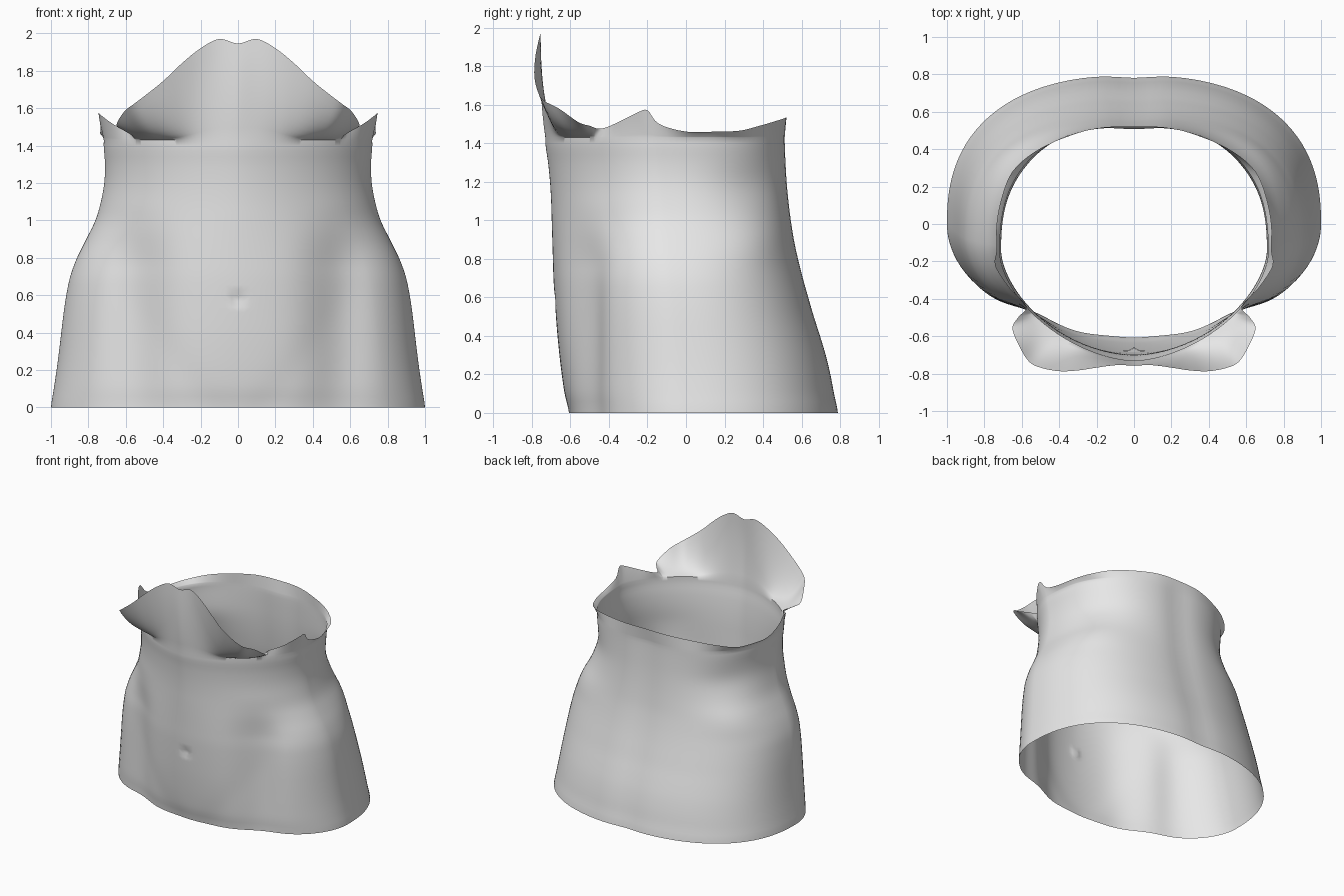
import bpy, math

if "Cube" in bpy.data.objects:
    bpy.data.objects.remove(bpy.data.objects["Cube"])

# Body profile every 0.1 in height: half width, front depth, back depth
PROFILE = [
    (1.00, -.608, .795), (.985, -.630, .775), (.970, -.645, .756), (.957, -.657, .732),
    (.945, -.667, .702), (.933, -.675, .670), (.918, -.682, .641), (.897, -.688, .613),
    (.860, -.691, .588), (.810, -.694, .567), (.762, -.697, .552), (.733, -.700, .540),
    (.715, -.706, .531), (.711, -.716, .525), (.718, -.730, .521),
]

# Upper rim, front centre to back centre: body angle, x, y, z, bend height
RIM = [
    (0, 0, -.755, 1.945, 1.68), (9.8, .10, -.755, 1.970, 1.69),
    (18, .20, -.768, 1.920, 1.62), (25, .30, -.783, 1.840, 1.52),
    (31, .40, -.787, 1.745, 1.46), (37.4, .50, -.768, 1.665, 1.455),
    (41, .56, -.737, 1.620, 1.455), (45, .61, -.660, 1.580, 1.455),
    (49.3, .65, -.560, 1.510, 1.465), (52, .62, -.500, 1.490, 1.465),
    (54, .575, -.440, 1.475, 1.45), (68, .66, -.350, 1.510, 1.465),
    (80, .73, -.250, 1.560, 1.49), (85, .745, -.200, 1.570, 1.49),
    (91, .735, -.140, 1.500, 1.46), (99, .735, 0, 1.460, 1.445),
    (111.5, .705, .150, 1.460, 1.445), (125, .65, .280, 1.465, 1.445),
    (137, .54, .380, 1.490, 1.455), (151, .40, .450, 1.510, 1.465),
    (168, .20, .512, 1.530, 1.475), (180, 0, .522, 1.535, 1.475),
]
WALL_TOP, WALL_ROWS, LIP_ROWS, SUB = 1.43, 48, 8, 4


def spline(p0, p1, p2, p3, t):
    """Catmull-Rom point between p1 and p2."""
    return [0.5 * (2 * b + (c - a) * t + (2 * a - 5 * b + 4 * c - d) * t * t
                   + (3 * b - a - 3 * c + d) * t ** 3)
            for a, b, c, d in zip(p0, p1, p2, p3)]


def profile_at(z):
    i = min(int(z * 10), len(PROFILE) - 2)
    pick = lambda k: PROFILE[max(0, min(k, len(PROFILE) - 1))]
    return spline(pick(i - 1), pick(i), pick(i + 1), pick(i + 2), z * 10 - i)


def bell(d, width):
    return math.exp(-(d / width) ** 2)


def wall_point(angle, z):
    """Point on the body: an egg-shaped section with small surface details."""
    half, front, back = profile_at(z)
    f = z / 1.4
    centre = -0.15 * f
    s, c = max(0.0, math.sin(angle)), math.cos(angle)
    if c > 0:
        e = 2 / (2.0 - 0.3 * f)
        y = centre + (front - centre) * c ** e
    else:
        e = 2 / (2.4 + 0.1 * f)
        y = centre + (back - centre) * (-c) ** e
    x = half * s ** e if s > 1e-9 else 0.0
    if c > 0:
        # hollow between belly and hip
        depth = .045 + .025 * math.sin(min(z, 1) * math.pi)
        fade = min(1.0, max(0.0, (1.1 - z) / .35))
        y += depth * fade * fade * (3 - 2 * fade) * bell(x - .55, .17)
        # navel and soft groin crease
        y += 0.03 * math.exp(-(x * x + (z - .58) ** 2) / .0005)
        d = ((x - .15) * .85 - z * .60) / 1.04
        y += 0.005 * max(0.0, 1 - z / .85) * c * bell(d, .09)
    else:
        # spine groove
        y -= 0.014 * bell(x, .12)
        # flank roll above the hip, hollow waist over it
        roll = bell(math.degrees(angle) - 128, 22)
        r = 1 + roll * (.025 * bell(z - .90, .12) - .02 * bell(z - 1.18, .12))
        x, y = x * r, centre + (y - centre) * r
    return x, y, z


# Columns interpolated along the rim, mirrored past both ends for smoothness
first, last = RIM[1], RIM[-2]
ctrl = [(-first[0], -first[1]) + first[2:]] + RIM + [(360 - last[0], -last[1]) + last[2:]]
columns = []
for i in range(1, len(ctrl) - 2):
    for k in range(SUB):
        columns.append(spline(*ctrl[i - 1:i + 3], k / SUB))
columns.append(RIM[-1])

# Half of the shell: wall rows, then a curved lip out to the rim
verts, faces = [], []
for deg, rx, ry, rz, bend in columns:
    a = math.radians(deg)
    col = [wall_point(a, WALL_TOP * r / WALL_ROWS) for r in range(WALL_ROWS + 1)]
    w = col[-1]
    reach = .4 + .2 * bell(deg - 41, 10)
    mid = (w[0] + (rx - w[0]) * reach,
           w[1] + (ry - w[1]) * reach - .025 * max(0, 1 - deg / 31), bend)
    for r in range(1, LIP_ROWS + 1):
        t = r / LIP_ROWS
        col.append(tuple((1 - t) ** 2 * p + 2 * t * (1 - t) * q + t * t * e
                         for p, q, e in zip(w, mid, (rx, ry, rz))))
    verts += col
n = WALL_ROWS + LIP_ROWS + 1
for j in range(len(columns) - 1):
    for i in range(n - 1):
        faces.append((j * n + i, (j + 1) * n + i, (j + 1) * n + i + 1, j * n + i + 1))

mesh = bpy.data.meshes.new("torso_shell")
mesh.from_pydata(verts, [], faces)
torso = bpy.data.objects.new("torso_shell", mesh)
bpy.context.collection.objects.link(torso)

grey = bpy.data.materials.new("light_grey")
grey.diffuse_color = (.8, .8, .8, 1)
grey.use_nodes = True
grey.node_tree.nodes["Principled BSDF"].inputs["Base Color"].default_value = grey.diffuse_color
mesh.materials.append(grey)

# Other half
mirror = torso.modifiers.new("mirror", 'MIRROR')
mirror.merge_threshold = 0.002

bpy.context.view_layer.objects.active = torso
torso.select_set(True)
bpy.ops.object.shade_smooth_by_angle(angle=math.radians(60))
